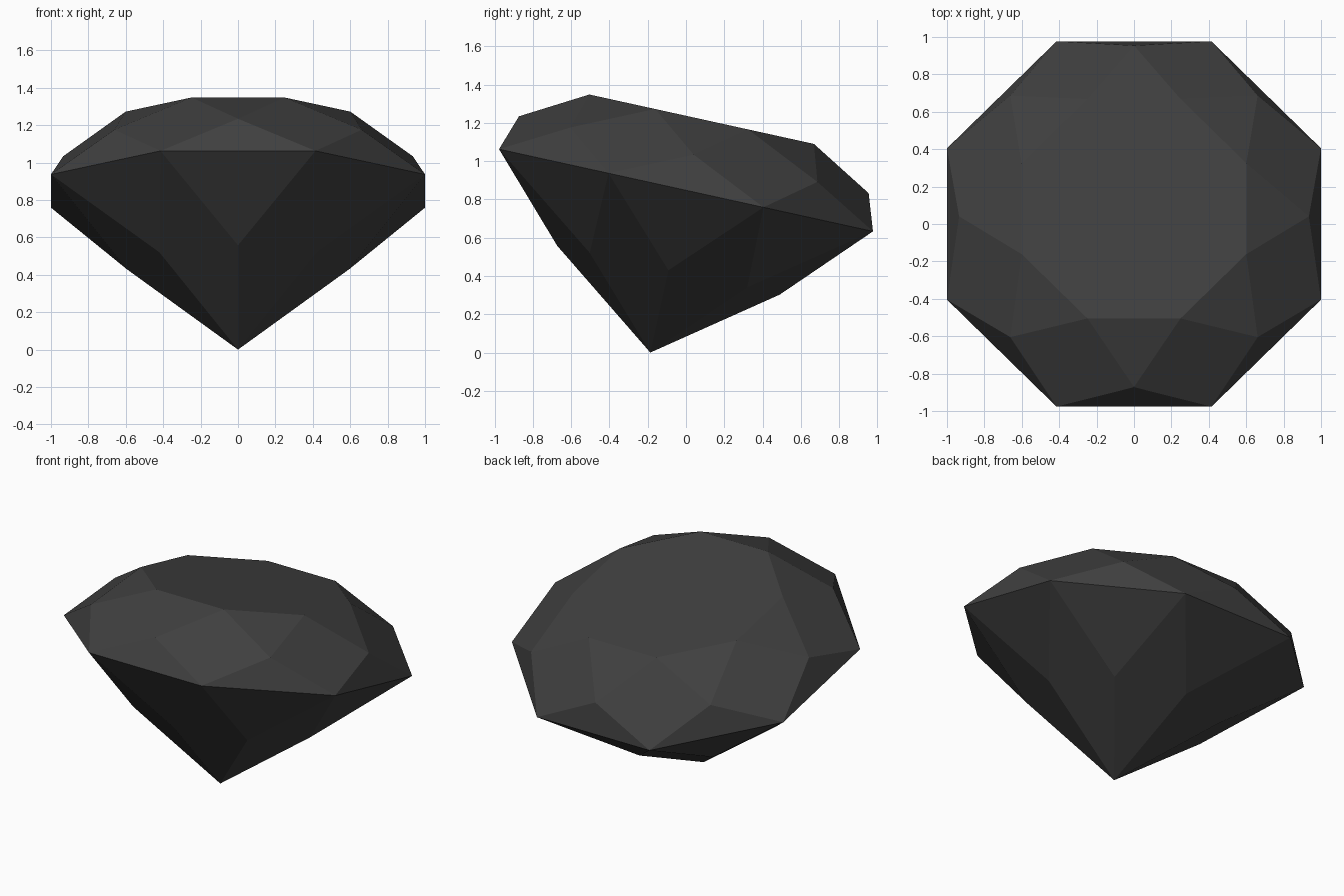
import bpy
import bmesh
from math import cos, sin, radians, pi
from mathutils import Matrix

cube = bpy.data.objects.get("Cube")
if cube:
    bpy.data.objects.remove(cube, do_unlink=True)

SIDES = 8
TILT = radians(-12.4)
DEPTH = 0.868            # girdle to bottom point
GIRDLE = 1 / cos(pi / SIDES)

# Dark stone material
stone = bpy.data.materials.new("dark_stone")
stone.use_nodes = True
colour = (0.05, 0.05, 0.05, 1)
stone.diffuse_color = colour
bsdf = next(n for n in stone.node_tree.nodes if n.type == 'BSDF_PRINCIPLED')
bsdf.inputs["Base Color"].default_value = colour

bm = bmesh.new()


def ring(radius, height, shift):
    """Ring of vertices, turned by a fraction of one side."""
    angles = [2 * pi * (i + shift) / SIDES for i in range(SIDES)]
    return [bm.verts.new((radius * cos(a), radius * sin(a), height)) for a in angles]


# Rings from the flat table down to the point
table = ring(0.65, 0.38, 0.5)
crown = ring(0.935, 0.19, 0)
girdle = ring(GIRDLE, 0, 0.5)
pavilion = ring(0.595, -0.4275, 0)
point = bm.verts.new((0, 0, -DEPTH))

# Facets: table, star triangles, crown kites, girdle triangles, pavilion kites
bm.faces.new(table)
for i in range(SIDES):
    p, n = i - 1, (i + 1) % SIDES
    bm.faces.new((table[p], crown[i], table[i]))
    bm.faces.new((table[i], crown[i], girdle[i], crown[n]))
    bm.faces.new((crown[i], girdle[p], girdle[i]))
    bm.faces.new((girdle[p], pavilion[i], girdle[i]))
    bm.faces.new((girdle[i], pavilion[i], point, pavilion[n]))
bmesh.ops.recalc_face_normals(bm, faces=bm.faces)

# Tilt towards the back and rest the point on the ground
place = Matrix.Translation((0, 0, DEPTH * cos(TILT))) @ Matrix.Rotation(TILT, 4, 'X')
bm.transform(place)

mesh = bpy.data.meshes.new("cut_gem")
bm.to_mesh(mesh)
bm.free()
mesh.materials.append(stone)
bpy.context.collection.objects.link(bpy.data.objects.new("cut_gem", mesh))
